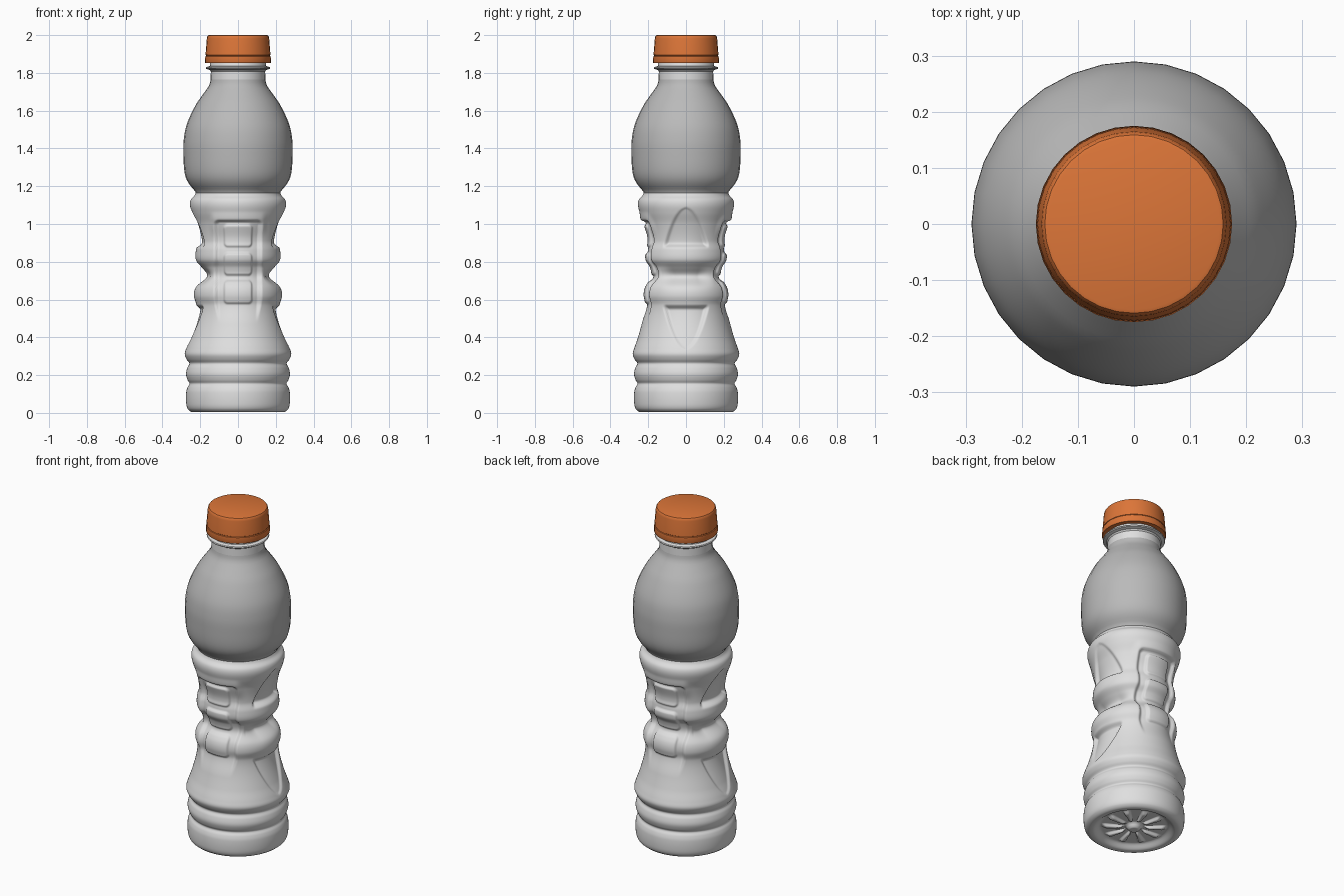
import bpy, math

if "Cube" in bpy.data.objects:
    bpy.data.objects.remove(bpy.data.objects["Cube"])


def material(name, rgb):
    m = bpy.data.materials.new(name)
    m.diffuse_color = (*rgb, 1)
    m.use_nodes = True
    m.node_tree.nodes["Principled BSDF"].inputs["Base Color"].default_value = m.diffuse_color
    return m


PALE = material("pale grey plastic", (0.74, 0.74, 0.74))
GREY = material("mid grey plastic", (0.49, 0.49, 0.49))
ORANGE = material("orange plastic", (0.72, 0.18, 0.04))


def smooth(a, b, x):
    t = min(1, max(0, (x - a) / (b - a)))
    return t * t * (3 - 2 * t)


def spline(pts, z):
    """Smooth radius at height z through (z, r) points."""
    n = len(pts)
    i = 0
    while i < n - 2 and z > pts[i + 1][0]:
        i += 1

    def slope(k):
        a, b = pts[max(k - 1, 0)], pts[min(k + 1, n - 1)]
        return (b[1] - a[1]) / (b[0] - a[0])
    (z0, r0), (z1, r1) = pts[i], pts[i + 1]
    h = z1 - z0
    t = min(1, max(0, (z - z0) / h))
    return ((2 * t**3 - 3 * t**2 + 1) * r0 + (t**3 - 2 * t**2 + t) * h * slope(i)
            + (3 * t**2 - 2 * t**3) * r1 + (t**3 - t**2) * h * slope(i + 1))


def skin(name, rows, mat, angle=35):
    """Join closed rings of points, listed from the bottom up, into a shell."""
    n = len(rows[0])
    verts = [p for row in rows for p in row]
    faces = [(i * n + j, i * n + (j + 1) % n, (i + 1) * n + (j + 1) % n, (i + 1) * n + j)
             for i in range(len(rows) - 1) for j in range(n)]
    me = bpy.data.meshes.new(name)
    me.from_pydata(verts, [], faces)
    me.materials.append(mat)
    ob = bpy.data.objects.new(name, me)
    bpy.context.collection.objects.link(ob)
    bpy.ops.object.select_all(action='DESELECT')
    ob.select_set(True)
    bpy.context.view_layer.objects.active = ob
    bpy.ops.object.shade_smooth_by_angle(angle=math.radians(angle))
    return ob


def revolve(name, profile, mat, n=32):
    rows = [[(r * math.cos(2 * math.pi * j / n), r * math.sin(2 * math.pi * j / n), z)
             for j in range(n)] for r, z in profile]
    return skin(name, rows, mat)


# Lower body: waisted profile (z, r)
WAIST = [(0.006, 0.25), (0.02, 0.266), (0.05, 0.274), (0.11, 0.274), (0.138, 0.266),
         (0.155, 0.256), (0.172, 0.266), (0.205, 0.275), (0.24, 0.268), (0.262, 0.257),
         (0.282, 0.271), (0.31, 0.282), (0.34, 0.275), (0.40, 0.254), (0.50, 0.228),
         (0.57, 0.221), (0.62, 0.233), (0.665, 0.226), (0.72, 0.194), (0.77, 0.200),
         (0.81, 0.223), (0.86, 0.223), (0.91, 0.212), (1.0, 0.225), (1.06, 0.245),
         (1.10, 0.254), (1.13, 0.249), (1.15, 0.231), (1.165, 0.224)]


def box_mask(u, z, w, z0, z1, e):
    """Soft rounded rectangle, 1 inside and 0 outside."""
    rad = 0.02
    dx = abs(u) - w + rad
    dz = abs(z - (z0 + z1) / 2) - (z1 - z0) / 2 + rad
    d = math.hypot(max(dx, 0), max(dz, 0)) + min(max(dx, dz), 0) - rad
    return 1 - smooth(-e, e, d)


def arch_depth(u, z, flat, tip):
    """Grip scoop with a straight end at flat and a rounded end at tip."""
    t = (z - flat) / (tip - flat)
    if t > 1:
        return 0
    edge = smooth(-0.07, 0.07, t)
    w = 0.118 * math.sqrt(1 - max(t, 0))
    return 0.024 * edge * (1 - 0.75 * max(t, 0)) * (1 - smooth(w - 0.012, w + 0.004, abs(u)))


def body_radius(a, z):
    r = spline(WAIST, z)
    if not 0.3 < z < 1.1:
        return r
    c, s = math.cos(a), math.sin(a)
    if abs(c) > abs(s):
        # left and right grips
        u = r * s
        r -= arch_depth(u, z, 0.885, 1.085) + arch_depth(u, z, 0.56, 0.34)
        r -= 0.030 * (1 - smooth(0.07, 0.15, abs(u))) * math.exp(-((z - 0.725) / 0.04) ** 2)
    else:
        # front and back sunken panel with three raised pads
        u = r * c
        fade = smooth(0.47, 0.62, z)
        r += 0.008 * smooth(0.92, 1.0, z) * (1 - smooth(1.02, 1.07, z)) * (1 - smooth(0.12, 0.16, abs(u)))
        r -= 0.021 * fade * box_mask(u, z, 0.12 - 0.02 * (1 - fade), 0.40, 1.016, 0.007)
        for z0, z1 in ((0.88, 0.995), (0.73, 0.845), (0.58, 0.70)):
            r += 0.012 * box_mask(u, z, 0.078, z0, z1, 0.007)
    return r


# Underside: sunken disc with radiating ribs and a hub
def under_z(a, r):
    z = 0.004 + 0.026 * (1 - smooth(0.18, 0.225, r))
    rib = smooth(0.2, 0.9, math.cos(10 * a)) * smooth(0.05, 0.08, r) * (1 - smooth(0.15, 0.185, r))
    return z - 0.016 * rib - 0.026 * (1 - smooth(0.025, 0.05, r))


N = 224
angles = [2 * math.pi * j / N for j in range(N)]
rows = []
for i in range(33):
    r = 0.0005 + 0.2395 * i / 32
    rows.append([(r * math.cos(a), r * math.sin(a), under_z(a, r)) for a in angles])
for i in range(201):
    z = 0.006 + 1.159 * i / 200
    row = []
    for a in angles:
        r = body_radius(a, z)
        row.append((r * math.cos(a), r * math.sin(a), z))
    rows.append(row)
skin("lower_body", rows, PALE, 60)

# Upper dome
DOME = [(1.155, 0.222), (1.175, 0.228), (1.20, 0.25), (1.235, 0.272), (1.28, 0.284), (1.36, 0.289),
        (1.44, 0.288), (1.525, 0.272), (1.63, 0.224), (1.69, 0.183), (1.735, 0.152), (1.765, 0.145)]
heights = [1.155 + 0.61 * i / 40 for i in range(41)]
revolve("upper_dome", [(spline(DOME, z), z) for z in heights], GREY)

# Neck with support ring
revolve("neck", [(0.145, 1.764), (0.144, 1.808), (0.150, 1.816), (0.168, 1.821), (0.171, 1.826),
                 (0.168, 1.831), (0.150, 1.836), (0.147, 1.842), (0.147, 1.87)], PALE)

# Screw cap with tamper band groove
revolve("cap", [(0.146, 1.852), (0.173, 1.852), (0.175, 1.856), (0.173, 1.888), (0.169, 1.890),
                (0.169, 1.893), (0.172, 1.895), (0.165, 1.982), (0.163, 1.992), (0.159, 1.998),
                (0.153, 2.0), (0.0005, 2.0)], ORANGE)
